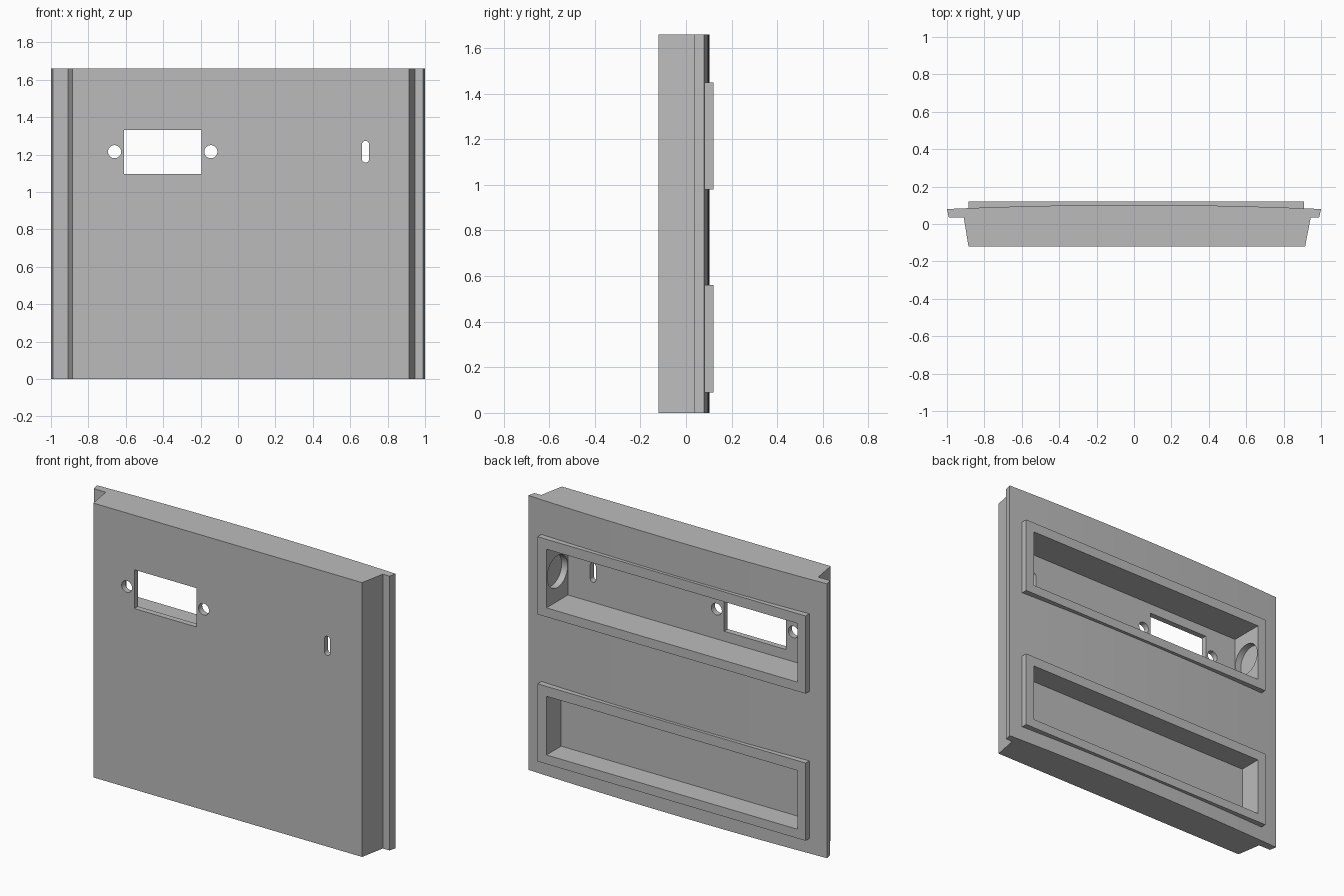
import bpy, bmesh, math

cube = bpy.data.objects.get("Cube")
if cube:
    bpy.data.objects.remove(cube, do_unlink=True)

grey = bpy.data.materials.new("plain grey")
grey.use_nodes = True
COLOR = (0.5, 0.5, 0.5, 1)
grey.diffuse_color = COLOR
grey.node_tree.nodes["Principled BSDF"].inputs["Base Color"].default_value = COLOR

HEIGHT = 1.66


def prism(name, points, offset):
    """Extrude a closed 3D outline along an offset."""
    bm = bmesh.new()
    face = bm.faces.new([bm.verts.new(p) for p in points])
    ext = bmesh.ops.extrude_face_region(bm, geom=[face])
    verts = [v for v in ext["geom"] if isinstance(v, bmesh.types.BMVert)]
    bmesh.ops.translate(bm, verts=verts, vec=offset)
    bmesh.ops.recalc_face_normals(bm, faces=bm.faces)
    mesh = bpy.data.meshes.new(name)
    bm.to_mesh(mesh)
    bm.free()
    mesh.materials.append(grey)
    obj = bpy.data.objects.new(name, mesh)
    bpy.context.collection.objects.link(obj)
    return obj


def box(name, x0, x1, y0, y1, z0, z1):
    return prism(name, [(x0, y0, z0), (x1, y0, z0), (x1, y0, z1), (x0, y0, z1)],
                 (0, y1 - y0, 0))


def stadium(name, x, z, radius, half_straight=0.0, y0=-0.2, y1=-0.04):
    """Round or slotted hole cutter running front to back."""
    pts = []
    for i in range(32):
        a = 2 * math.pi * (i + 0.5) / 32
        shift = math.copysign(half_straight, math.sin(a))
        pts.append((x + radius * math.cos(a), y0, z + shift + radius * math.sin(a)))
    return prism(name, pts, (0, y1 - y0, 0))


def combine(target, other, operation):
    mod = target.modifiers.new(other.name, "BOOLEAN")
    mod.operation = operation
    mod.solver = "EXACT"
    mod.object = other
    bpy.context.view_layer.objects.active = target
    bpy.ops.object.modifier_apply(modifier=mod.name)
    bpy.data.objects.remove(other, do_unlink=True)


# Panel: tapered front block, side flanges and a gently bowed back
profile = [(-1, 0.08), (-0.99, 0.035), (-0.91, 0.035), (-0.885, -0.12),
           (0.915, -0.12), (0.945, 0.035), (0.99, 0.035), (1, 0.08)]
for i in range(1, 24):
    x = 1 - i / 12
    profile.append((x, 0.08 + 0.022 * (1 - x * x)))
panel = prism("panel", [(x, y, 0) for x, y in profile], (0, 0, HEIGHT))

# Raised rear frames with pockets: base height and pocket floor
for name, z, floor in (("lower", 0.09, -0.02), ("upper", 0.98, -0.085)):
    combine(panel, box(name + "_frame", -0.885, 0.91, 0.04, 0.12, z, z + 0.47), "UNION")
    combine(panel, box(name + "_pocket", -0.83, 0.85, floor, 0.2,
                       z + 0.055, z + 0.41), "DIFFERENCE")

# Round blind recesses in both end walls of the upper pocket
ring = [(-0.87, 0.015 + 0.097 * math.cos(math.tau * i / 48),
         1.215 + 0.097 * math.sin(math.tau * i / 48)) for i in range(48)]
combine(panel, prism("end_recess", ring, (1.76, 0, 0)), "DIFFERENCE")

# Connector window, its two screw holes and the switch slot
combine(panel, box("window", -0.61, -0.195, -0.2, -0.04, 1.095, 1.33), "DIFFERENCE")
for x in (-0.66, -0.145):
    combine(panel, stadium("screw_hole", x, 1.215, 0.035), "DIFFERENCE")
combine(panel, stadium("switch_slot", 0.682, 1.215, 0.019, 0.039), "DIFFERENCE")

bpy.ops.object.select_all(action="DESELECT")
panel.select_set(True)
bpy.context.view_layer.objects.active = panel
bpy.ops.object.shade_smooth_by_angle(angle=math.radians(20))
